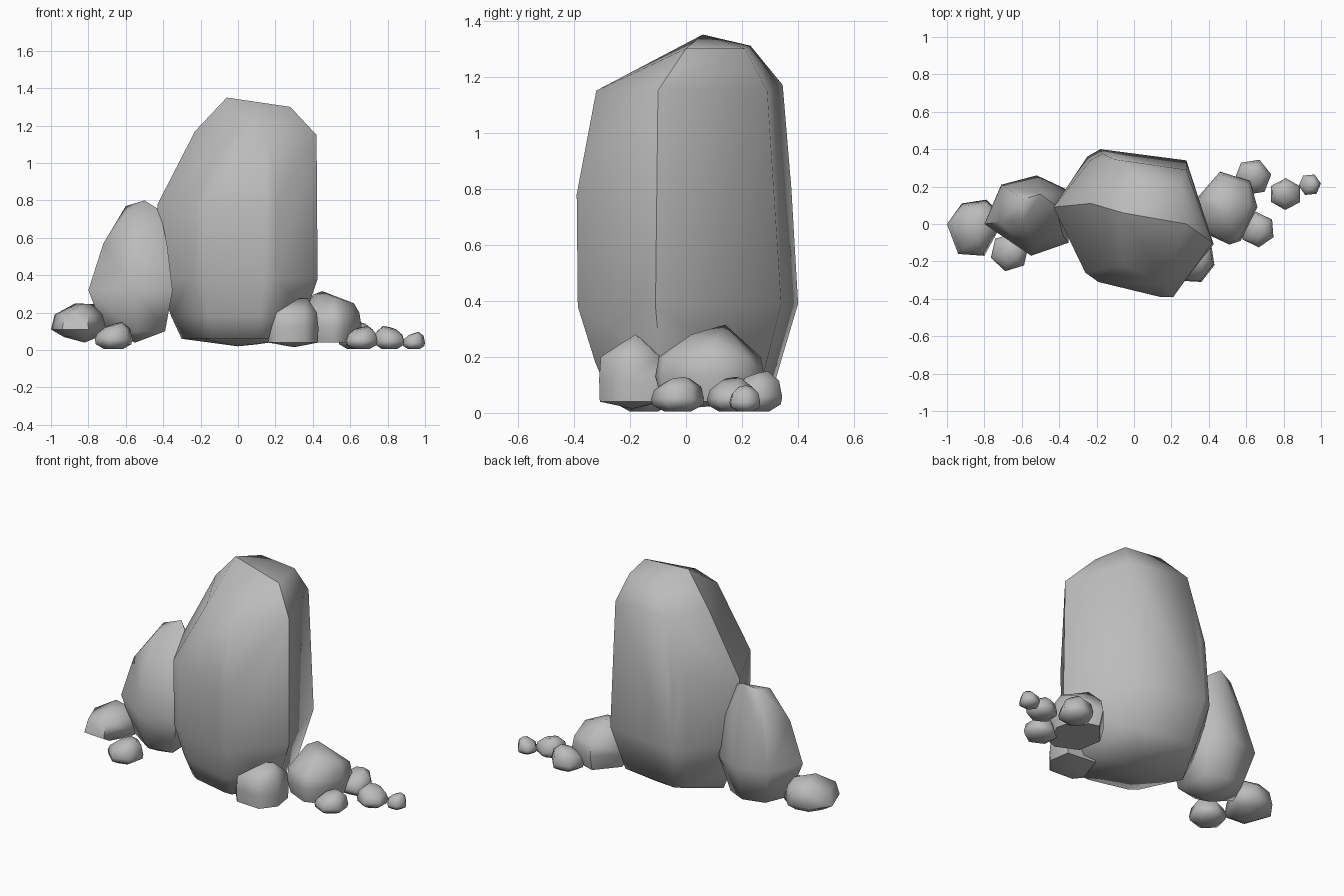
import bpy, bmesh
from math import radians, sin, cos, tau

cube = bpy.data.objects.get("Cube")
if cube:
    bpy.data.objects.remove(cube)

stone = bpy.data.materials.new("stone grey")
stone.use_nodes = True
grey = (0.5, 0.5, 0.5, 1)
stone.diffuse_color = grey
stone.node_tree.nodes["Principled BSDF"].inputs["Base Color"].default_value = grey


def rock(name, points, sharp=62):
    """Convex boulder wrapped around a few points."""
    bm = bmesh.new()
    for p in points:
        bm.verts.new(p)
    hull = bmesh.ops.convex_hull(bm, input=bm.verts[:])
    spare = {v for v in hull["geom_interior"] + hull["geom_unused"]
             if isinstance(v, bmesh.types.BMVert)}
    bmesh.ops.delete(bm, geom=list(spare), context="VERTS")
    bmesh.ops.dissolve_limit(bm, angle_limit=radians(3), verts=bm.verts[:], edges=bm.edges[:])
    bmesh.ops.recalc_face_normals(bm, faces=bm.faces[:])
    mesh = bpy.data.meshes.new(name)
    bm.to_mesh(mesh)
    bm.free()
    mesh.materials.append(stone)
    obj = bpy.data.objects.new(name, mesh)
    bpy.context.collection.objects.link(obj)
    bpy.ops.object.select_all(action="DESELECT")
    obj.select_set(True)
    bpy.context.view_layer.objects.active = obj
    bpy.ops.object.shade_smooth_by_angle(angle=radians(sharp))
    return obj


def rings(outline, centre, levels):
    """Repeat an outline at each (height, scale) level."""
    cx, cy = centre
    return [(cx + (x - cx) * s, cy + (y - cy) * s, z)
            for z, s in levels for x, y in outline]


def pebble(name, centre, size, turn, sides=6):
    """Small faceted stone, widest near the ground, with a tilted crown."""
    (cx, cy), (w, d, h) = centre, size
    points = []
    for z, s in ((0, 0.5), (0.2, 0.95), (0.4, 1), (0.74, 0.88), (1, 0.45)):
        for i in range(sides):
            a = turn + tau * i / sides
            lean = 0.1 * h * cos(a - turn) * (z > 0.5)
            points.append((cx + w * s * cos(a) / 2, cy + d * s * sin(a) / 2,
                           0.005 + z * h * 0.93 + lean))
    return rock(name, points)


# Tall main boulder: stacked rings, then a slanting crown
front = [(-0.43, 0.09), (-0.26, -0.26), (-0.19, -0.31), (0.14, -0.39), (0.21, -0.39),
         (0.43, -0.11)]
back = [(0.28, 0.34), (-0.18, 0.4), (-0.25, 0.36)]
body = rings(front, (0, 0), [(0.06, 0.7), (0.18, 0.83), (0.38, 0.99), (0.78, 1)])
body += rings(back, (0, 0), [(0.12, 0.8), (0.39, 1), (0.8, 0.94)])
crown = [(-0.23, 0.11, 1.17), (-0.06, 0.06, 1.35), (0.28, 0, 1.3), (0.42, -0.1, 1.15),
         (0.16, -0.32, 1.15), (-0.06, -0.22, 1.16), (0.28, 0.29, 1.15),
         (-0.1, 0.345, 1.17), (0.24, 0.21, 1.3), (0, 0.23, 1.31),
         (0, 0.05, 0.02), (0.1, 0.15, 0.03)]
main = rock("main_boulder", body + crown, 75)

# Crisp ridge running over the main boulder from side to side
for edge in main.data.edges:
    ends = [main.data.vertices[i].co for i in edge.vertices]
    if all(-0.03 < p.y + 0.22 * p.x < 0.07 and p.z > 0.1 for p in ends):
        edge.use_edge_sharp = True

# Medium boulder leaning on the main one
outline = [(-0.8, 0), (-0.71, 0.21), (-0.52, 0.26), (-0.35, 0.18), (-0.35, -0.1), (-0.55, -0.17)]
body = rings(outline, (-0.52, 0.04), [(0.1, 0.7), (0.32, 1)])
crown = [(-0.72, 0.01, 0.57), (-0.65, 0.17, 0.57), (-0.38, 0.16, 0.57), (-0.52, -0.12, 0.57),
         (-0.38, -0.06, 0.57), (-0.6, 0.13, 0.77), (-0.5, 0.16, 0.8), (-0.42, 0.1, 0.75),
         (-0.59, 0.02, 0.74), (-0.39, -0.08, 0.1), (-0.55, 0, 0.04)]
rock("medium_boulder", body + crown)

# Low rock at the far right end
outline = [(-1, 0), (-0.92, 0.11), (-0.79, 0.13), (-0.69, 0.03), (-0.8, -0.17), (-0.94, -0.16)]
rock("end_rock", rings(outline, (-0.83, 0), [(0.07, 0.6), (0.11, 1), (0.19, 0.88)])
     + [(-0.87, 0.05, 0.25), (-0.77, 0.03, 0.245), (-0.84, -0.07, 0.245), (-0.82, 0, 0.04)])

# Upright block in front of the main boulder
outline = [(0.16, -0.25), (0.2, -0.3), (0.36, -0.31), (0.43, -0.22), (0.41, -0.09), (0.22, -0.07)]
rock("front_block", rings(outline, (0.26, -0.19), [(0.04, 0.98), (0.12, 1), (0.2, 0.95)])
     + [(0.22, -0.2, 0.26), (0.37, -0.18, 0.28), (0.3, -0.19, 0.015)])

# Rounded rock on the left side
outline = [(0.33, 0.13), (0.46, 0.28), (0.62, 0.23), (0.66, 0.09), (0.57, -0.09),
           (0.51, -0.11), (0.36, -0.04)]
rock("side_rock", rings(outline, (0.5, 0.08), [(0.04, 0.87), (0.13, 1), (0.2, 0.93)])
     + [(0.45, 0.14, 0.315), (0.4, 0.1, 0.295), (0.62, 0.1, 0.25), (0.52, 0.02, 0.28)])

# Scattered pebbles
for name, centre, size, turn in (
        ("pebble_right", (-0.665, -0.15), (0.21, 0.21, 0.14), 0.3),
        ("pebble_back", (0.635, 0.25), (0.2, 0.2, 0.14), 1.2),
        ("pebble_front", (0.66, -0.03), (0.19, 0.19, 0.12), 0.6),
        ("pebble_outer", (0.81, 0.16), (0.18, 0.17, 0.12), 2.6),
        ("pebble_tip", (0.94, 0.21), (0.12, 0.12, 0.09), 0.1)):
    pebble(name, centre, size, turn)
